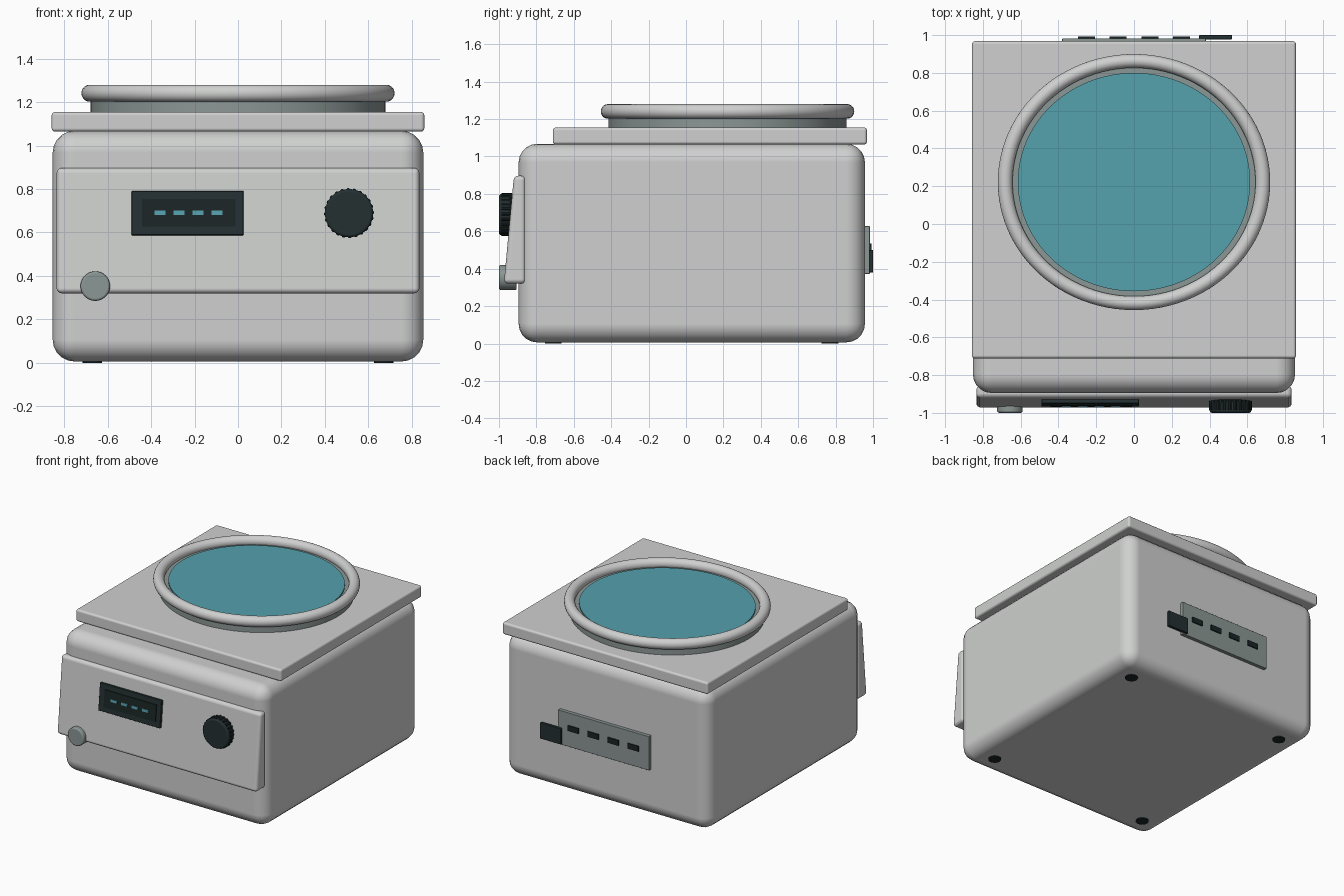
import bpy, bmesh, math
from mathutils import Matrix, Vector

if "Cube" in bpy.data.objects:
    bpy.data.objects.remove(bpy.data.objects["Cube"], do_unlink=True)


def material(name, r, g, b):
    m = bpy.data.materials.new(name)
    m.use_nodes = True
    m.diffuse_color = (r, g, b, 1)
    bsdf = m.node_tree.nodes["Principled BSDF"]
    bsdf.inputs["Base Color"].default_value = (r, g, b, 1)
    bsdf.inputs["Roughness"].default_value = 0.6
    return m


SHELL = material("light grey shell", 0.62, 0.63, 0.62)
GREY = material("mid grey", 0.26, 0.31, 0.30)
DARK = material("dark slate", 0.018, 0.029, 0.031)
BLACK = material("near black", 0.011, 0.018, 0.019)
TEAL = material("teal", 0.09, 0.355, 0.42)


def finish(name, bm, mat, bevel=0.0, segments=3):
    """Turn a bmesh into a smooth shaded object with rounded edges."""
    bmesh.ops.recalc_face_normals(bm, faces=bm.faces)
    mesh = bpy.data.meshes.new(name)
    bm.to_mesh(mesh)
    bm.free()
    mesh.materials.append(mat)
    obj = bpy.data.objects.new(name, mesh)
    bpy.context.collection.objects.link(obj)
    bpy.ops.object.select_all(action="DESELECT")
    obj.select_set(True)
    bpy.context.view_layer.objects.active = obj
    if bevel:
        mesh.shade_smooth()
        mod = obj.modifiers.new("rounded edges", "BEVEL")
        mod.width = bevel
        mod.segments = segments
        mod.limit_method = "ANGLE"
        mod.angle_limit = math.radians(40)
        mod.harden_normals = True
    else:
        bpy.ops.object.shade_smooth_by_angle(angle=math.radians(35))
    return obj


def box(name, low, high, mat, bevel=0.0, segments=3):
    low, high = Vector(low), Vector(high)
    bm = bmesh.new()
    bmesh.ops.create_cube(bm, size=1)
    bmesh.ops.scale(bm, vec=high - low, verts=bm.verts)
    bmesh.ops.translate(bm, vec=(low + high) / 2, verts=bm.verts)
    return finish(name, bm, mat, bevel, segments)


def extrude_outline(name, points, offset, mat, bevel=0.0, segments=3):
    bm = bmesh.new()
    face = bm.faces.new([bm.verts.new(p) for p in points])
    out = bmesh.ops.extrude_face_region(bm, geom=[face], use_keep_orig=True)
    moved = [v for v in out["geom"] if isinstance(v, bmesh.types.BMVert)]
    bmesh.ops.translate(bm, vec=offset, verts=moved)
    return finish(name, bm, mat, bevel, segments)


def ring_points(count, radius, place):
    """Circle whose radius may depend on the point index."""
    out = []
    for i in range(count):
        a = math.tau * i / count
        r = radius(i) if callable(radius) else radius
        out.append(place(r * math.cos(a), r * math.sin(a)))
    return out


# Housing and lid
box("housing", (-0.853, -0.895, 0.006), (0.853, 0.957, 1.068), SHELL, 0.1, 5)
box("lid", (-0.858, -0.712, 1.064), (0.858, 0.968, 1.155), SHELL, 0.016)

# Feet
for side, x in (("right", -0.67), ("left", 0.67)):
    for end, y in (("front", -0.71), ("back", 0.77)):
        pts = ring_points(24, 0.045, lambda u, v: (x + u, y + v, 0))
        extrude_outline(f"{end}_{side}_foot", pts, (0, 0, 0.03), BLACK)

# Oval pan: collar, rolled rim and plate
PAN_Y, OVAL = 0.222, 0.94


def oval(z):
    return lambda u, v: (u, PAN_Y + v * OVAL, z)


extrude_outline("pan_collar", ring_points(96, 0.678, oval(1.14)), (0, 0, 0.085), GREY)
extrude_outline("pan_plate", ring_points(96, 0.615, oval(1.2)), (0, 0, 0.036), TEAL)
bpy.ops.mesh.primitive_torus_add(location=(0, PAN_Y, 1.241), major_segments=96,
                                 minor_segments=20, major_radius=0.682, minor_radius=0.039)
rim = bpy.context.object
rim.name = "pan_rim"
rim.scale.y = OVAL
rim.data.materials.append(SHELL)
bpy.ops.object.shade_smooth()

# Sloped control panel
profile = [(-0.974, 0.32), (-0.857, 0.32), (-0.857, 0.897), (-0.92, 0.897)]
extrude_outline("control_panel", [(-0.835, y, z) for y, z in profile],
                (1.67, 0, 0), SHELL, 0.024, 4)

# Display, laid on the panel slope
slope = Matrix.Translation((0, -0.938, 0.688)) @ Matrix.Rotation(-0.094, 4, "X")


def on_panel(name, x, width, height, front, back, mat, bevel=0.0):
    obj = box(name, (x - width / 2, -front, -height / 2),
              (x + width / 2, -back, height / 2), mat, bevel)
    obj.matrix_world = slope
    return obj


on_panel("display_frame", -0.232, 0.515, 0.204, 0.02, -0.01, DARK, 0.004)
on_panel("display_screen", -0.227, 0.432, 0.126, 0.026, 0.018, BLACK)
for i in range(4):
    on_panel(f"display_digit_{i + 1}", -0.359 + 0.0875 * i, 0.052, 0.02, 0.032, 0.024, TEAL)

# Ribbed dial and small round button
ribs = ring_points(96, lambda i: 0.115 if i % 4 < 2 else 0.109,
                   lambda u, v: (0.511, -0.94, 0.689)[:1] and (0.511 + u, -0.93, 0.689 + v))
extrude_outline("dial_grip", ribs, (0, -0.056, 0), BLACK)
cap = ring_points(48, 0.111, lambda u, v: (0.511 + u, -0.935, 0.689 + v))
extrude_outline("dial_cap", cap, (0, -0.065, 0), DARK, 0.014)
button = ring_points(40, 0.068, lambda u, v: (-0.657 + u, -0.905, 0.353 + v))
extrude_outline("button", button, (0, -0.095, 0), GREY, 0.012)

# Rear connector plate, slots and plug
box("rear_plate", (-0.38, 0.95, 0.372), (0.38, 0.983, 0.628), GREY, 0.003, 2)
for i in range(4):
    x = -0.251 + 0.1673 * i
    box(f"rear_slot_{i + 1}", (x - 0.045, 0.98, 0.495), (x + 0.045, 0.992, 0.535), BLACK)
box("rear_plug", (0.345, 0.978, 0.38), (0.52, 1.0, 0.5), DARK, 0.003, 2)
